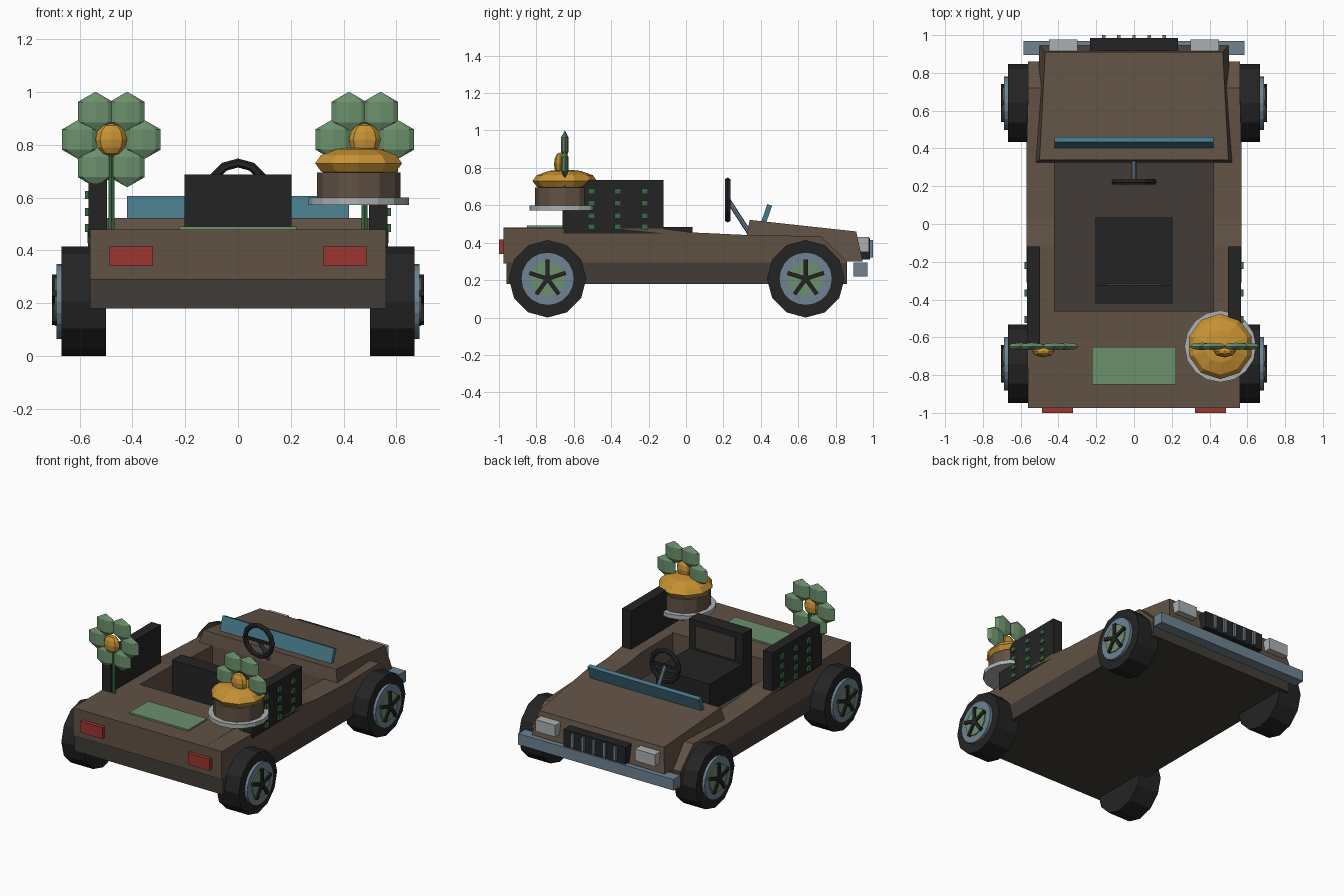
import bpy, bmesh, math
from mathutils import Matrix, Vector

if "Cube" in bpy.data.objects:
    bpy.data.objects.remove(bpy.data.objects["Cube"])


def material(name, r, g, b):
    m = bpy.data.materials.new(name)
    m.diffuse_color = [((c / 255 + 0.055) / 1.055) ** 2.4 for c in (r, g, b)] + [1]
    m.use_nodes = True
    m.node_tree.nodes["Principled BSDF"].inputs["Base Color"].default_value = m.diffuse_color
    return m


BROWN = material("body brown", 97, 82, 69)
DARK = material("dark taupe", 66, 60, 54)
BLACK = material("black", 36, 36, 37)
SAGE = material("sage green", 108, 144, 108)
GREEN = material("leaf green", 58, 105, 68)
STEEL = material("steel blue grey", 110, 131, 146)
TEAL = material("windscreen teal", 70, 120, 137)
GOLD = material("gold", 200, 147, 52)
PALE = material("pale grey", 172, 176, 176)
RED = material("tail red", 155, 54, 46)


def finish(bm, name, mat):
    bmesh.ops.recalc_face_normals(bm, faces=bm.faces)
    me = bpy.data.meshes.new(name)
    bm.to_mesh(me)
    bm.free()
    me.materials.append(mat)
    ob = bpy.data.objects.new(name, me)
    bpy.context.collection.objects.link(ob)
    return ob


def box(name, x, y, z, mat, rot=None):
    """Box from (min, max) pairs, optionally turned about its centre."""
    bm = bmesh.new()
    c = Vector([(a[0] + a[1]) / 2 for a in (x, y, z)])
    s = [a[1] - a[0] for a in (x, y, z)]
    m = Matrix.Translation(c) @ (rot or Matrix()) @ Matrix.Diagonal((*s, 1))
    bmesh.ops.create_cube(bm, size=1, matrix=m)
    return finish(bm, name, mat)


def cyl(name, p, q, r, n, mat, turn=0.0):
    """Cylinder from p to q."""
    p, q = Vector(p), Vector(q)
    bm = bmesh.new()
    m = (Matrix.Translation((p + q) / 2) @ (q - p).to_track_quat('Z', 'Y').to_matrix().to_4x4()
         @ Matrix.Rotation(turn, 4, 'Z'))
    bmesh.ops.create_cone(bm, cap_ends=True, segments=n, radius1=r, radius2=r,
                          depth=(q - p).length, matrix=m)
    return finish(bm, name, mat)


def ball(name, c, s, u, v, mat):
    bm = bmesh.new()
    bmesh.ops.create_uvsphere(bm, u_segments=u, v_segments=v, radius=1,
                              matrix=Matrix.Translation(c) @ Matrix.Diagonal((*s, 1)))
    return finish(bm, name, mat)


def loft(name, a, b, mat):
    """Solid between two matching rings of points."""
    bm = bmesh.new()
    va, vb = [bm.verts.new(p) for p in a], [bm.verts.new(p) for p in b]
    n = len(va)
    bm.faces.new(va)
    bm.faces.new(vb)
    for i in range(n):
        j = (i + 1) % n
        bm.faces.new((va[i], va[j], vb[j], vb[i]))
    return finish(bm, name, mat)


def span(s, a, b):
    return tuple(sorted((s * a, s * b)))


# Body: lower tub, side sills, rear deck, hood
box("lower_tub", (-.56, .56), (-.96, .86), (.18, .295), DARK)
sill = [(-.975, .29), (-.975, .48), (-.12, .475), (.03, .455), (.35, .44),
        (.72, .435), (.86, .30), (.86, .29)]
for s in (-1, 1):
    loft("side_sill", [(s * .42, y, z) for y, z in sill],
         [(s * (.57 if -.9 < y < .5 else .56), y, z) for y, z in sill], BROWN)
box("rear_deck", (-.43, .43), (-.975, -.46), (.29, .48), BROWN)
side = [(.325, .30, .52), (.325, .44, .52), (.34, .522, .50), (.91, .46, .47), (.945, .30, .50)]
loft("hood", [(-x, y, z) for y, z, x in side], [(x, y, z) for y, z, x in side], BROWN)

# Front end: bumper, grille, headlights
box("front_bumper", (-.585, .585), (.895, .97), (.22, .295), STEEL)
box("grille", (-.233, .233), (.91, .985), (.31, .425), BLACK)
for i in range(-2, 3):
    box("grille_slat", (i * .08 - .009, i * .08 + .009), (.97, 1.0), (.32, .415), STEEL)

# Deck plate and windscreen
box("deck_plate", (-.222, .222), (-.85, -.65), (.47, .491), SAGE)
box("windscreen", (-.42, .42), (.415, .442), (.49, .605), TEAL, Matrix.Rotation(-.33, 4, 'X'))

# Seat
box("seat_cushion", (-.203, .203), (-.34, .035), (.29, .485), BLACK)
box("seat_back", (-.203, .203), (-.42, -.322), (.29, .688), BLACK)
box("seat_back_panel", (-.15, .15), (-.325, -.314), (.50, .655), DARK)

# Steering wheel: ring lofted by rotating a section, with column
bm = bmesh.new()
N, K = 12, 6
ring = [[bm.verts.new(((.103 + .017 * math.cos(b)) * math.cos(a), .223 + .017 * math.sin(b),
                       .628 + (.103 + .017 * math.cos(b)) * math.sin(a)))
         for b in (2 * math.pi * k / K for k in range(K))]
        for a in (2 * math.pi * i / N for i in range(N))]
for i in range(N):
    for k in range(K):
        bm.faces.new((ring[i][k], ring[(i + 1) % N][k],
                      ring[(i + 1) % N][(k + 1) % K], ring[i][(k + 1) % K]))
finish(bm, "steering_ring", BLACK)
box("steering_bar", (-.1, .1), (.215, .231), (.62, .636), BLACK)
cyl("steering_column", (0, .225, .628), (0, .36, .42), .013, 8, STEEL)

# Wheels
for s in (-1, 1):
    for y in (-.74, .64):
        def disc(name, x0, x1, r, n, mat):
            cyl(name, (s * x0, y, .207), (s * x1, y, .207), r, n, mat)
        disc("tyre", .50, .668, .207, 12, BLACK)
        disc("rim", .66, .687, .142, 20, STEEL)
        disc("hub_disc", .68, .694, .093, 16, SAGE)
        disc("hub_cap", .68, .705, .024, 8, BLACK)
        for k in range(5):
            a = math.pi / 2 + k * math.tau / 5
            cy, cz = y + .052 * math.cos(a), .207 + .052 * math.sin(a)
            box("wheel_spoke", span(s, .685, .705), (cy - .05, cy + .05),
                (cz - .011, cz + .011), BLACK, Matrix.Rotation(a, 4, 'X'))

# Mirrored side details: lamps, studded boards, flowers
for s in (-1, 1):
    box("tail_lamp", span(s, .322, .487), (-1.0, -.96), (.34, .417), RED)
    box("headlight", span(s, .30, .45), (.91, .978), (.35, .43), PALE)
    box("side_board", span(s, .497, .567), (-.655, -.12), (.45, .735), BLACK)
    for y in (-.505, -.365, -.22):
        for z in (.675, .61, .545, .485):
            box("board_stud", span(s, .56, .58), (y - .018, y + .018), (z - .015, z + .015), GREEN)
    x = s * .48
    cyl("flower_stem", (x, -.648, .46), (x, -.648, .78), .013, 6, GREEN)
    for k in range(6):
        a = k * math.pi / 3
        ball("petal", (x + .12 * math.cos(a), -.648, .82 + .12 * math.sin(a)),
             (.077, .023, .077), 8, 3, SAGE)
    ball("flower_heart", (x, -.673, .82), (.06, .033, .062), 8, 6, GOLD)

# Domed drum on a plate around the right flower
C = (.457, -.648)
cyl("drum_plate", (*C, .572), (*C, .60), .19, 16, PALE)
cyl("drum", (*C, .60), (*C, .695), .158, 12, BROWN)
ball("drum_dome", (*C, .73), (.173, .173, .062), 10, 6, GOLD)
